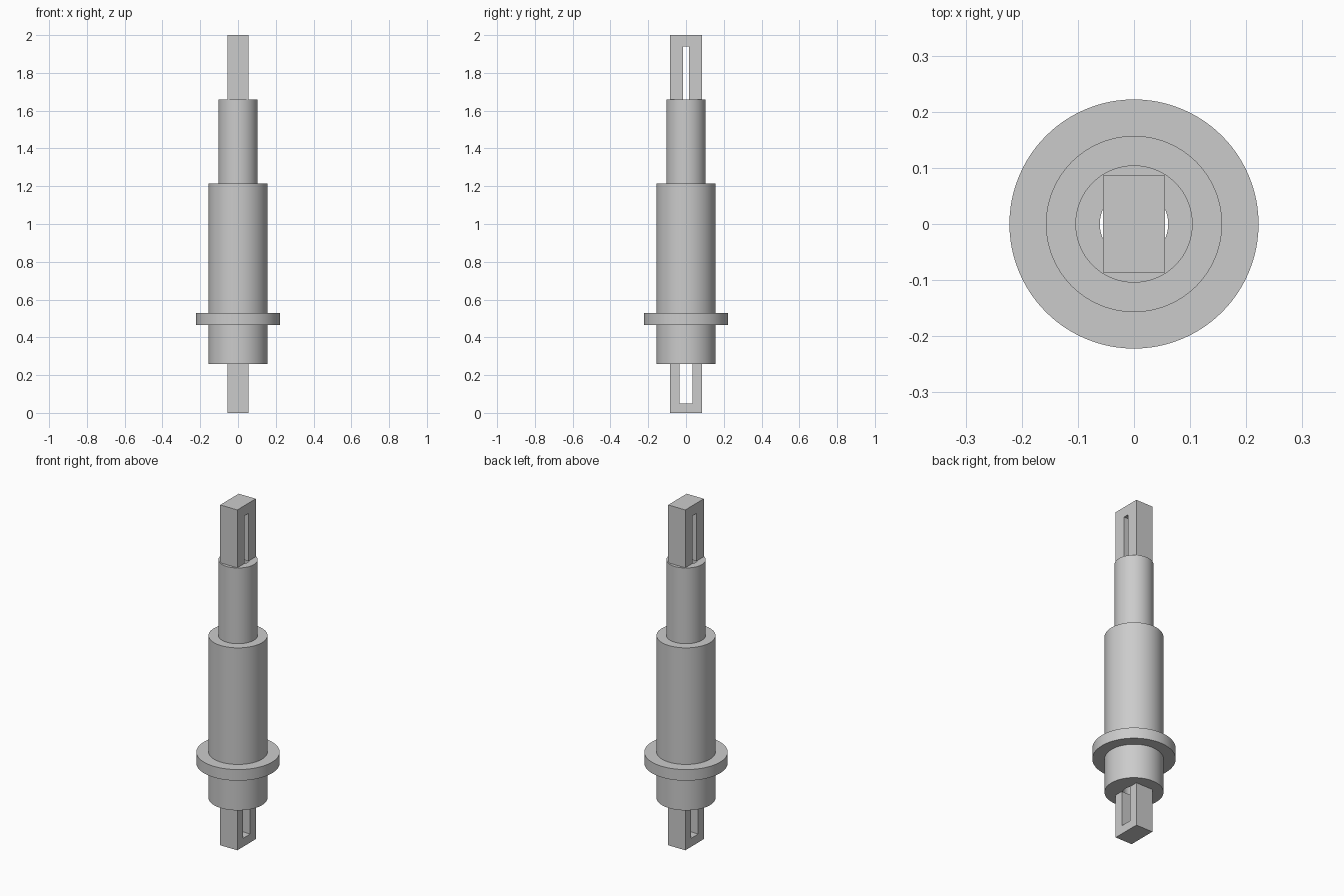
import bpy, bmesh, math

cube = bpy.data.objects.get("Cube")
if cube:
    bpy.data.objects.remove(cube, do_unlink=True)

steel = bpy.data.materials.new("grey_steel")
steel.use_nodes = True
steel.diffuse_color = (0.6, 0.6, 0.6, 1)
steel.node_tree.nodes["Principled BSDF"].inputs["Base Color"].default_value = steel.diffuse_color

SEGMENTS = 96
BORE = 0.061


def finish(name, bm):
    bmesh.ops.recalc_face_normals(bm, faces=bm.faces)
    mesh = bpy.data.meshes.new(name)
    bm.to_mesh(mesh)
    bm.free()
    mesh.materials.append(steel)
    obj = bpy.data.objects.new(name, mesh)
    bpy.context.collection.objects.link(obj)
    bpy.ops.object.select_all(action='DESELECT')
    obj.select_set(True)
    bpy.context.view_layer.objects.active = obj
    bpy.ops.object.shade_smooth_by_angle(angle=math.radians(30))
    return obj


def lathe(name, profile):
    """Spin a closed (radius, z) profile around the z axis."""
    bm = bmesh.new()
    verts = [bm.verts.new((r, 0, z)) for r, z in profile]
    edges = [bm.edges.new((v, verts[i - 1])) for i, v in enumerate(verts)]
    bmesh.ops.spin(bm, geom=verts + edges, cent=(0, 0, 0), axis=(0, 0, 1),
                   angle=math.tau, steps=SEGMENTS, use_duplicate=False)
    bmesh.ops.remove_doubles(bm, verts=bm.verts, dist=1e-5)
    return finish(name, bm)


def slotted_lug(name, z_root, z_bar, z_tip, slot, half_x=0.0555, half_y=0.086):
    """Fork of two prongs joined by an end bar, extruded along x."""
    outline = [(-half_y, z_root), (-half_y, z_tip), (half_y, z_tip), (half_y, z_root),
               (slot, z_root), (slot, z_bar), (-slot, z_bar), (-slot, z_root)]
    bm = bmesh.new()
    face = bm.faces.new([bm.verts.new((-half_x, y, z)) for y, z in outline])
    new = bmesh.ops.extrude_face_region(bm, geom=[face], use_keep_orig=True)["geom"]
    moved = [g for g in new if isinstance(g, bmesh.types.BMVert)]
    bmesh.ops.translate(bm, verts=moved, vec=(2 * half_x, 0, 0))
    return finish(name, bm)


# Hollow stepped body with its collar
lathe("stepped_body", [
    (BORE, 0.26), (0.157, 0.26), (0.157, 0.465), (0.222, 0.465), (0.222, 0.53),
    (0.157, 0.53), (0.157, 1.215), (0.1045, 1.215), (0.1045, 1.66), (BORE, 1.66)])

# Slotted lugs at both ends
slotted_lug("upper_lug", 1.66, 1.94, 2.0, 0.017)
slotted_lug("lower_lug", 0.26, 0.05, 0.0, 0.034)
